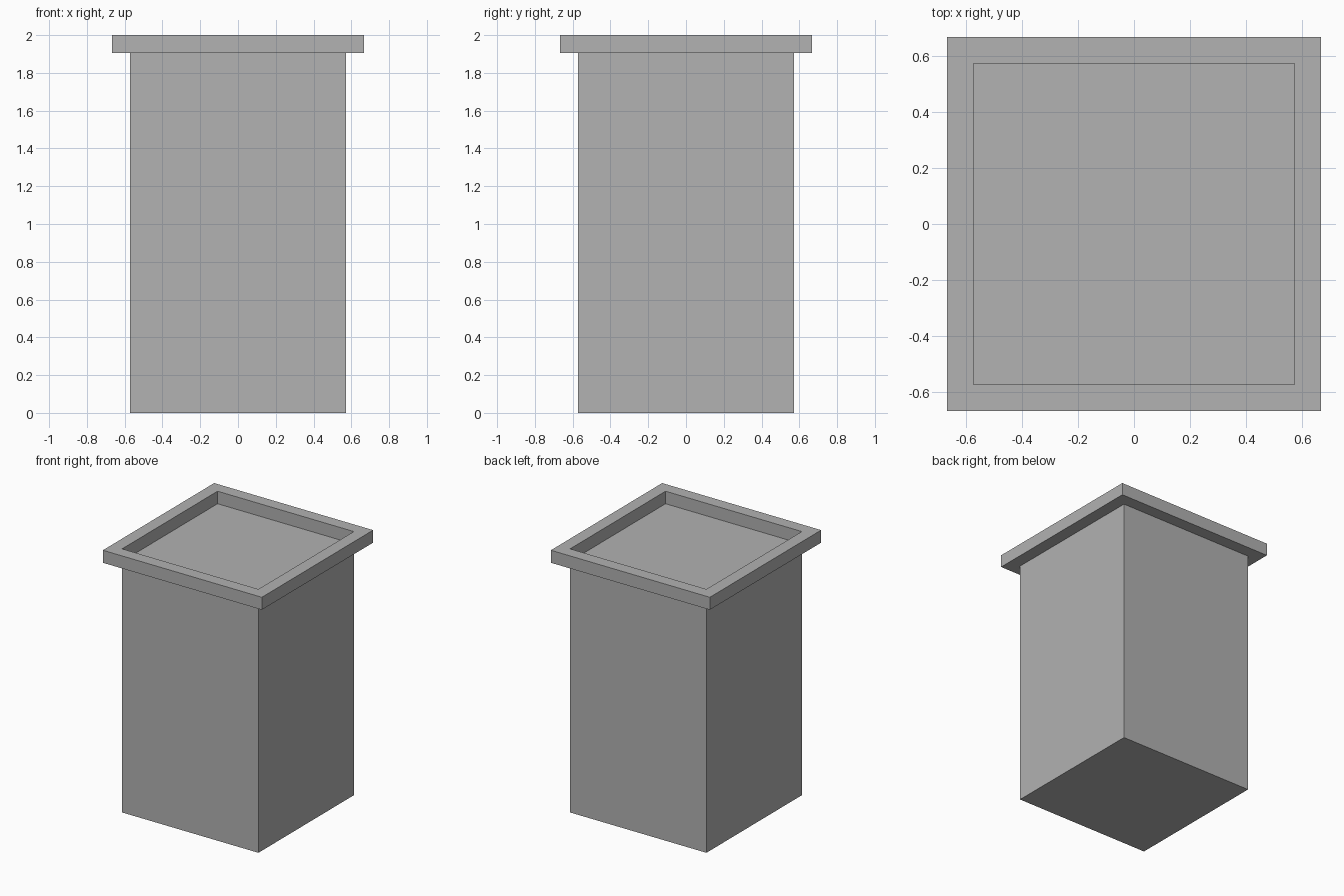
import bpy
import bmesh

BODY = 0.572    # half width of the body and of the rim opening
RIM = 0.667     # half width of the rim's outer edge
LEDGE = 1.905   # top of the body, underside of the rim
TOP = 2.0

cube = bpy.data.objects.get("Cube")
if cube:
    bpy.data.objects.remove(cube, do_unlink=True)

grey = bpy.data.materials.new("plain grey")
grey.use_nodes = True
colour = (0.445, 0.445, 0.445, 1)
grey.diffuse_color = colour
grey.node_tree.nodes["Principled BSDF"].inputs["Base Color"].default_value = colour


def add_object(name, bm):
    bmesh.ops.recalc_face_normals(bm, faces=bm.faces)
    mesh = bpy.data.meshes.new(name)
    bm.to_mesh(mesh)
    bm.free()
    mesh.materials.append(grey)
    obj = bpy.data.objects.new(name, mesh)
    bpy.context.collection.objects.link(obj)
    return obj


def square(bm, half, z):
    corners = [(-1, -1), (1, -1), (1, 1), (-1, 1)]
    return [bm.verts.new((x * half, y * half, z)) for x, y in corners]


def bridge(bm, a, b):
    for i in range(4):
        j = (i + 1) % 4
        bm.faces.new((a[i], a[j], b[j], b[i]))


# Body: closed square column whose top is the floor of the tray
bm = bmesh.new()
bottom, top = square(bm, BODY, 0), square(bm, BODY, LEDGE)
bridge(bm, bottom, top)
bm.faces.new(bottom)
bm.faces.new(top)
add_object("body", bm)

# Rim: square frame overhanging the body
bm = bmesh.new()
loops = [square(bm, half, z) for half, z in
         ((BODY, LEDGE), (RIM, LEDGE), (RIM, TOP), (BODY, TOP))]
for k in range(4):
    bridge(bm, loops[k], loops[(k + 1) % 4])
add_object("rim", bm)
